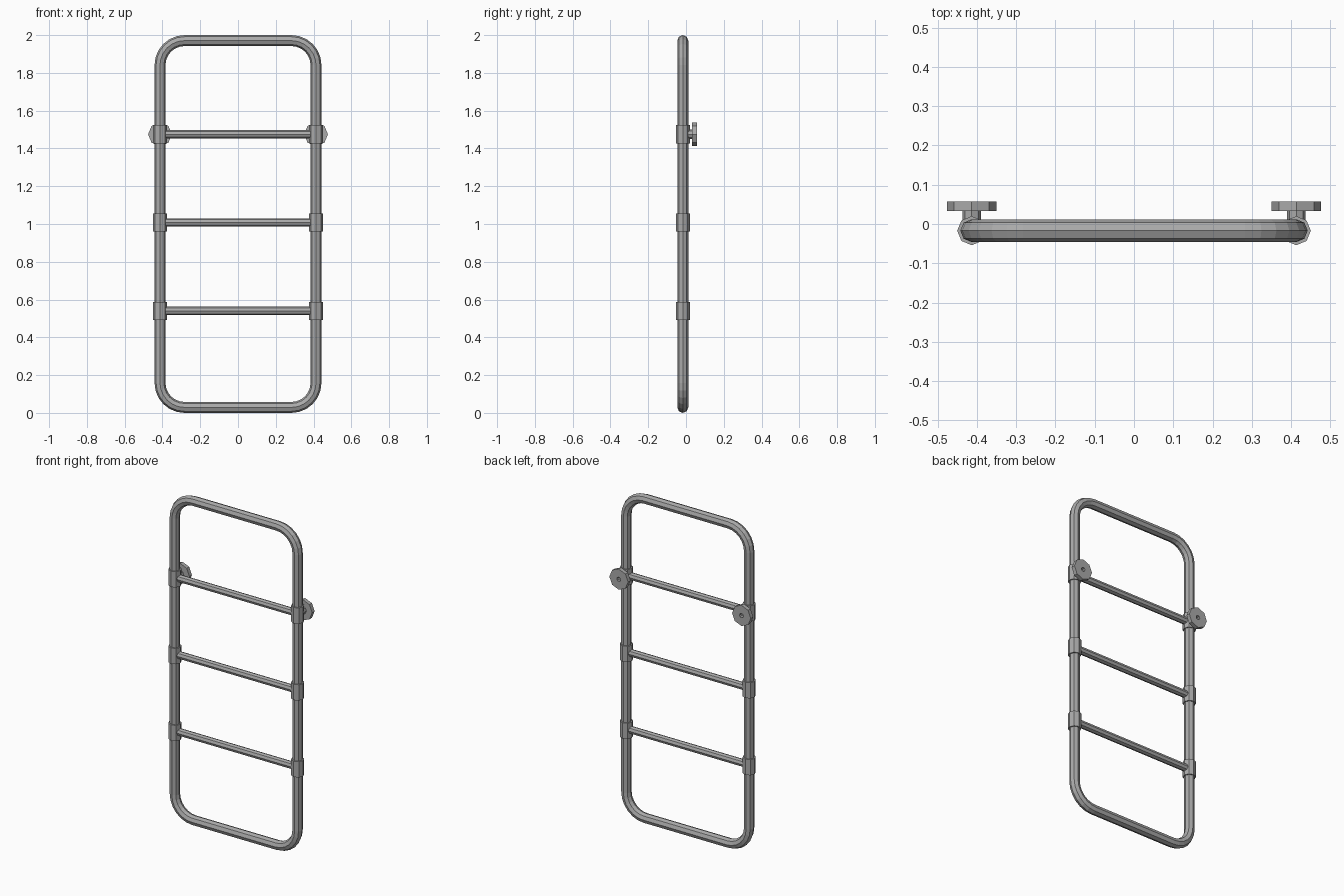
import bpy, bmesh, math
from mathutils import Vector, Matrix

cube = bpy.data.objects.get("Cube")
if cube:
    bpy.data.objects.remove(cube, do_unlink=True)

RAIL_X, RAIL_Y = 0.413, -0.017
TUBE_R, BEND_R, SIDES = 0.029, 0.13, 8
LEVELS = {"lower": 0.54, "middle": 1.008, "upper": 1.475}

steel = bpy.data.materials.new("grey_steel")
steel.use_nodes = True
GREY = (0.4, 0.4, 0.4, 1)
steel.diffuse_color = GREY
steel.node_tree.nodes["Principled BSDF"].inputs["Base Color"].default_value = GREY


def finish(bm, name):
    bmesh.ops.recalc_face_normals(bm, faces=bm.faces)
    mesh = bpy.data.meshes.new(name)
    bm.to_mesh(mesh)
    bm.free()
    mesh.materials.append(steel)
    obj = bpy.data.objects.new(name, mesh)
    bpy.context.collection.objects.link(obj)
    return obj


def loft(name, rings, closed):
    """Skin a list of vertex rings, joining the last to the first if closed."""
    bm = bmesh.new()
    loops = [[bm.verts.new(p) for p in ring] for ring in rings]
    pairs = list(zip(loops, loops[1:]))
    if closed:
        pairs.append((loops[-1], loops[0]))
    for a, b in pairs:
        for i in range(len(a)):
            j = (i + 1) % len(a)
            bm.faces.new((a[i], a[j], b[j], b[i]))
    if not closed:
        bm.faces.new(loops[0])
        bm.faces.new(loops[-1])
    return finish(bm, name)


def circle(radius):
    return [(radius * math.cos(math.tau * i / SIDES),
             radius * math.sin(math.tau * i / SIDES)) for i in range(SIDES)]


def rod(name, centre, axis, radius, length):
    rings = []
    for t in (-length / 2, length / 2):
        if axis == "X":
            ring = [Vector((t, u, v)) for u, v in circle(radius)]
        else:
            ring = [Vector((u, v, t)) for u, v in circle(radius)]
        rings.append([Vector(centre) + p for p in ring])
    return loft(name, rings, False)


# Bent tube frame with rounded corners
rings = []
corner_x = RAIL_X - BEND_R
low, high = TUBE_R + BEND_R, 2 - TUBE_R - BEND_R
STEPS = 6
corners = [(corner_x, high), (-corner_x, high), (-corner_x, low), (corner_x, low)]
for quarter, (cx, cz) in enumerate(corners):
    for s in range(STEPS + 1):
        a = (quarter + s / STEPS) * math.pi / 2
        rings.append([(cx + (BEND_R + u) * math.cos(a), RAIL_Y + v,
                       cz + (BEND_R + u) * math.sin(a)) for u, v in circle(TUBE_R)])
loft("tube_frame", rings, True)

# Rungs and the sleeves that join them to the rails
for level, z in LEVELS.items():
    rod(level + "_rung", (0, RAIL_Y, z), "X", 0.022, 2 * RAIL_X)
    for side, sx in (("left", 1), ("right", -1)):
        rod(f"{side}_{level}_sleeve", (sx * RAIL_X, RAIL_Y, z), "Z", 0.037, 0.096)

# Hollow wall flanges behind the upper rung: (radius, y) profile spun about y
PROFILE = [(0.013, 0.008), (0.024, 0.008), (0.024, 0.033),
           (0.063, 0.033), (0.063, 0.057), (0.013, 0.057)]
for side, sx in (("left", 1), ("right", -1)):
    rings = [[(sx * RAIL_X + u, y, LEVELS["upper"] + v) for u, v in circle(r)]
             for r, y in PROFILE]
    loft(side + "_wall_flange", rings, True)
